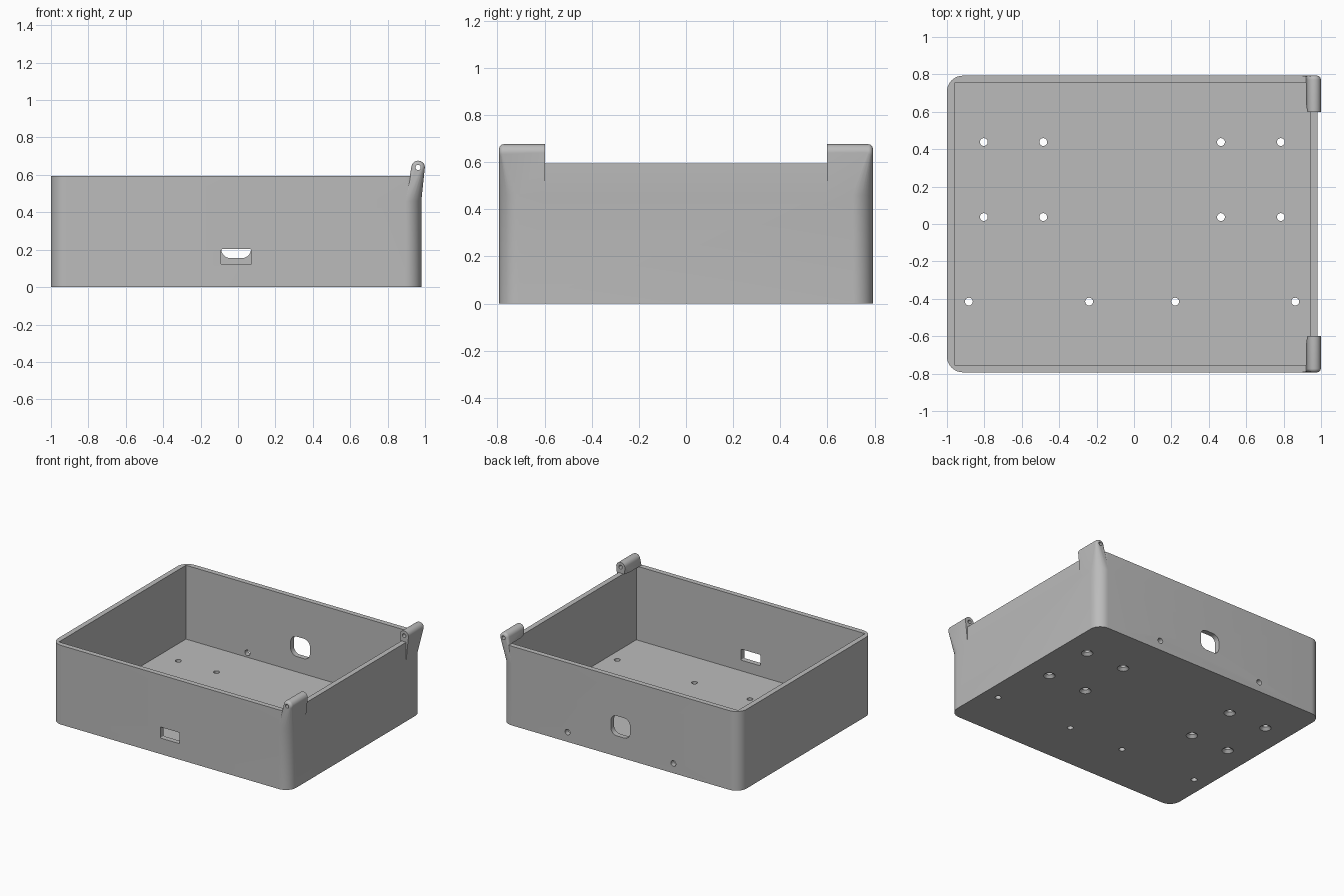
import bpy, bmesh, math
from mathutils import Vector, Matrix

if "Cube" in bpy.data.objects:
    bpy.data.objects.remove(bpy.data.objects["Cube"], do_unlink=True)

grey = bpy.data.materials.new("plain grey")
grey.use_nodes = True
grey.diffuse_color = (0.5, 0.5, 0.5, 1)
grey.node_tree.nodes["Principled BSDF"].inputs["Base Color"].default_value = (0.5, 0.5, 0.5, 1)

X0, X1, Y, TOP, WALL, ROUND = -1.0, 0.98, 0.793, 0.595, 0.039, 0.085


def add_object(name, bm):
    bmesh.ops.recalc_face_normals(bm, faces=bm.faces)
    mesh = bpy.data.meshes.new(name)
    bm.to_mesh(mesh)
    bm.free()
    obj = bpy.data.objects.new(name, mesh)
    bpy.context.collection.objects.link(obj)
    mesh.materials.append(grey)
    return obj


def rounded_rect(a0, a1, b0, b1, r, steps=10):
    """Outline of a rectangle with round corners, anticlockwise."""
    corners = [(a1 - r, b1 - r), (a0 + r, b1 - r), (a0 + r, b0 + r), (a1 - r, b0 + r)]
    return [(a + r * math.cos(t), b + r * math.sin(t))
            for q, (a, b) in enumerate(corners)
            for t in [(q + i / steps) * math.pi / 2 for i in range(steps + 1)]]


def prism(name, outline, depth, axis="z"):
    """Extrude an outline along z, or along y when it lies in the xz plane."""
    lo, hi = depth
    place = (lambda a, b, d: (a, b, d)) if axis == "z" else (lambda a, b, d: (a, d, b))
    bm = bmesh.new()
    rings = [[bm.verts.new(place(a, b, d)) for a, b in outline] for d in (lo, hi)]
    bm.faces.new(rings[0])
    bm.faces.new(rings[1])
    n = len(outline)
    for i in range(n):
        j = (i + 1) % n
        bm.faces.new((rings[0][i], rings[0][j], rings[1][j], rings[1][i]))
    return add_object(name, bm)


def box(name, x, y, z):
    return prism(name, [(x[0], y[0]), (x[1], y[0]), (x[1], y[1]), (x[0], y[1])], z)


def peg(name, centre, r1, r2, length, axis="z"):
    bm = bmesh.new()
    turn = Matrix.Rotation(math.pi / 2, 4, "X") if axis == "y" else Matrix()
    bmesh.ops.create_cone(bm, cap_ends=True, segments=24, radius1=r1, radius2=r2,
                          depth=length, matrix=Matrix.Translation(centre) @ turn)
    return add_object(name, bm)


def combine(target, tool, operation):
    mod = target.modifiers.new(operation.lower(), "BOOLEAN")
    mod.operation, mod.object, mod.solver = operation, tool, "EXACT"
    bpy.context.view_layer.objects.active = target
    bpy.ops.object.modifier_apply(modifier=mod.name)
    bpy.data.objects.remove(tool, do_unlink=True)


# Outer shell
case = prism("open_case", rounded_rect(X0, X1, -Y, Y, ROUND), (0, TOP))

# Hinge knuckles: a barrel blended down into the rounded corner
BARREL, R = Vector((0.963, 0, 0.64)), 0.036
for side in (-1, 1):
    bm = bmesh.new()
    rings = [(0.598, R)]
    for i in range(6):
        t = i / 5 * math.pi / 2
        rings.append((Y - 0.02 + 0.02 * math.sin(t), R - 0.02 + 0.02 * math.cos(t)))
    for y, r in rings:
        for i in range(32):
            t = i / 32 * math.tau
            bm.verts.new((BARREL.x + r * math.cos(t), side * y, BARREL.z + r * math.sin(t)))
    for i in range(11):
        t = i / 10 * math.pi / 2
        bm.verts.new((X1 - ROUND + ROUND * math.cos(t),
                      side * (Y - ROUND + ROUND * math.sin(t)), 0.46))
    for x in (X1 - WALL, X1):
        bm.verts.new((x, side * 0.598, 0.46))
    hull = bmesh.ops.convex_hull(bm, input=bm.verts)
    spare = {g for g in hull["geom_interior"] if isinstance(g, bmesh.types.BMVert)}
    bmesh.ops.delete(bm, geom=list(spare), context="VERTS")
    bmesh.ops.dissolve_limit(bm, angle_limit=0.01, verts=bm.verts, edges=bm.edges)
    combine(case, add_object("hinge_knuckle", bm), "UNION")

# Hollow inside and hinge pin bore
combine(case, box("cavity", (X0 + WALL, X1 - WALL), (WALL - Y, Y - WALL), (0.04, TOP + 0.001)),
        "DIFFERENCE")
combine(case, peg("pin_bore", BARREL, 0.014, 0.014, 2, "y"), "DIFFERENCE")

# Front port and rounded rear opening
combine(case, prism("front_port", rounded_rect(-0.09, 0.07, 0.12, 0.203, 0.006, 3),
                    (-Y - 0.1, -Y + 0.1), "y"), "DIFFERENCE")
combine(case, prism("rear_opening", rounded_rect(-0.09, 0.07, 0.155, 0.305, 0.05),
                    (Y - 0.1, Y + 0.1), "y"), "DIFFERENCE")
for x in (-0.45, 0.43):
    combine(case, peg("rear_screw_hole", (x, Y, 0.073), 0.021, 0.021, 0.2, "y"), "DIFFERENCE")

# Floor holes: countersunk pairs and a plain front row
for x in (-0.803, -0.485, 0.465, 0.785):
    for y in (0.438, 0.037):
        combine(case, peg("floor_hole", (x, y, 0), 0.021, 0.021, 0.2), "DIFFERENCE")
        combine(case, peg("countersink", (x, y, 0.009), 0.042, 0.02, 0.022), "DIFFERENCE")
for x in (-0.883, -0.24, 0.22, 0.862):
    combine(case, peg("floor_hole", (x, -0.415, 0), 0.021, 0.021, 0.2), "DIFFERENCE")

# Smooth curved surfaces, keep edges crisp
bpy.ops.object.select_all(action="DESELECT")
case.select_set(True)
bpy.context.view_layer.objects.active = case
bpy.ops.object.shade_smooth_by_angle(angle=math.radians(30))
